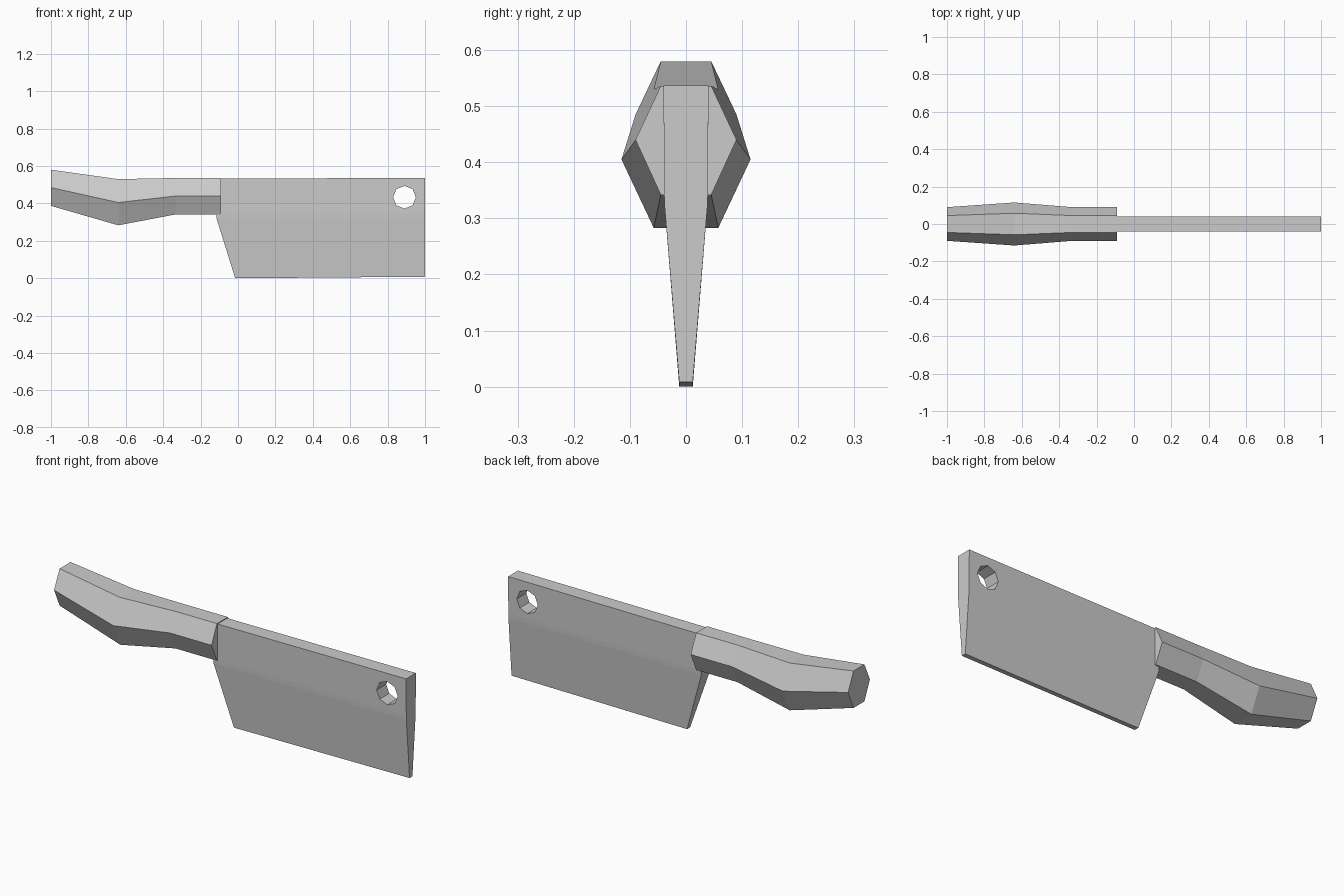
import bpy, bmesh, math

cube = bpy.data.objects.get("Cube")
if cube:
    bpy.data.objects.remove(cube, do_unlink=True)

steel = bpy.data.materials.new("plain grey")
steel.use_nodes = True
GREY = (0.6, 0.6, 0.6, 1)
steel.diffuse_color = GREY
steel.node_tree.nodes["Principled BSDF"].inputs["Base Color"].default_value = GREY


def loft(name, rings):
    """Skin a row of matching rings and close both ends."""
    bm = bmesh.new()
    loops = [[bm.verts.new(p) for p in ring] for ring in rings]
    n = len(loops[0])
    for a, b in zip(loops, loops[1:]):
        for i in range(n):
            j = (i + 1) % n
            bm.faces.new((a[i], a[j], b[j], b[i]))
    bm.faces.new(loops[0])
    bm.faces.new(loops[-1])
    bmesh.ops.recalc_face_normals(bm, faces=bm.faces)
    mesh = bpy.data.meshes.new(name)
    bm.to_mesh(mesh)
    bm.free()
    mesh.materials.append(steel)
    obj = bpy.data.objects.new(name, mesh)
    bpy.context.collection.objects.link(obj)
    return obj


# Handle: hexagonal sections along x (x, bottom, middle, top, half width)
def hexagon(x, low, mid, high, w):
    flat = w / 2
    return [(x, -flat, high), (x, flat, high), (x, w, mid),
            (x, flat, low), (x, -flat, low), (x, -w, mid)]


loft("handle", [hexagon(*s) for s in (
    (-1.0, 0.387, 0.485, 0.58, 0.09),
    (-0.64, 0.283, 0.405, 0.53, 0.115),
    (-0.33, 0.342, 0.44, 0.536, 0.09),
    (-0.09, 0.342, 0.44, 0.536, 0.09))])


# Blade: rows from cutting edge to spine (left x, left z, right z, half thickness)
def row(left, z_left, z_right, t):
    return [(left, -t, z_left), (1, -t, z_right), (1, t, z_right), (left, t, z_left)]


blade = loft("blade", [row(*r) for r in (
    (-0.015, 0.0, 0.008, 0.012),
    (-0.115, 0.32, 0.32, 0.038),
    (-0.115, 0.345, 0.345, 0.039),
    (-0.095, 0.532, 0.537, 0.04))])

# Eight-sided hanging hole near the tip
bpy.ops.mesh.primitive_cylinder_add(vertices=8, radius=0.061, depth=0.4,
                                    location=(0.89, 0, 0.433),
                                    rotation=(math.pi / 2, 0, 0))
cutter = bpy.context.object
cutter.name = "hole_cutter"
cutter.data.materials.append(steel)
cutter.hide_render = True
cutter.hide_set(True)
cutter.display_type = 'WIRE'
hole = blade.modifiers.new("hanging_hole", 'BOOLEAN')
hole.operation = 'DIFFERENCE'
hole.solver = 'EXACT'
hole.object = cutter
